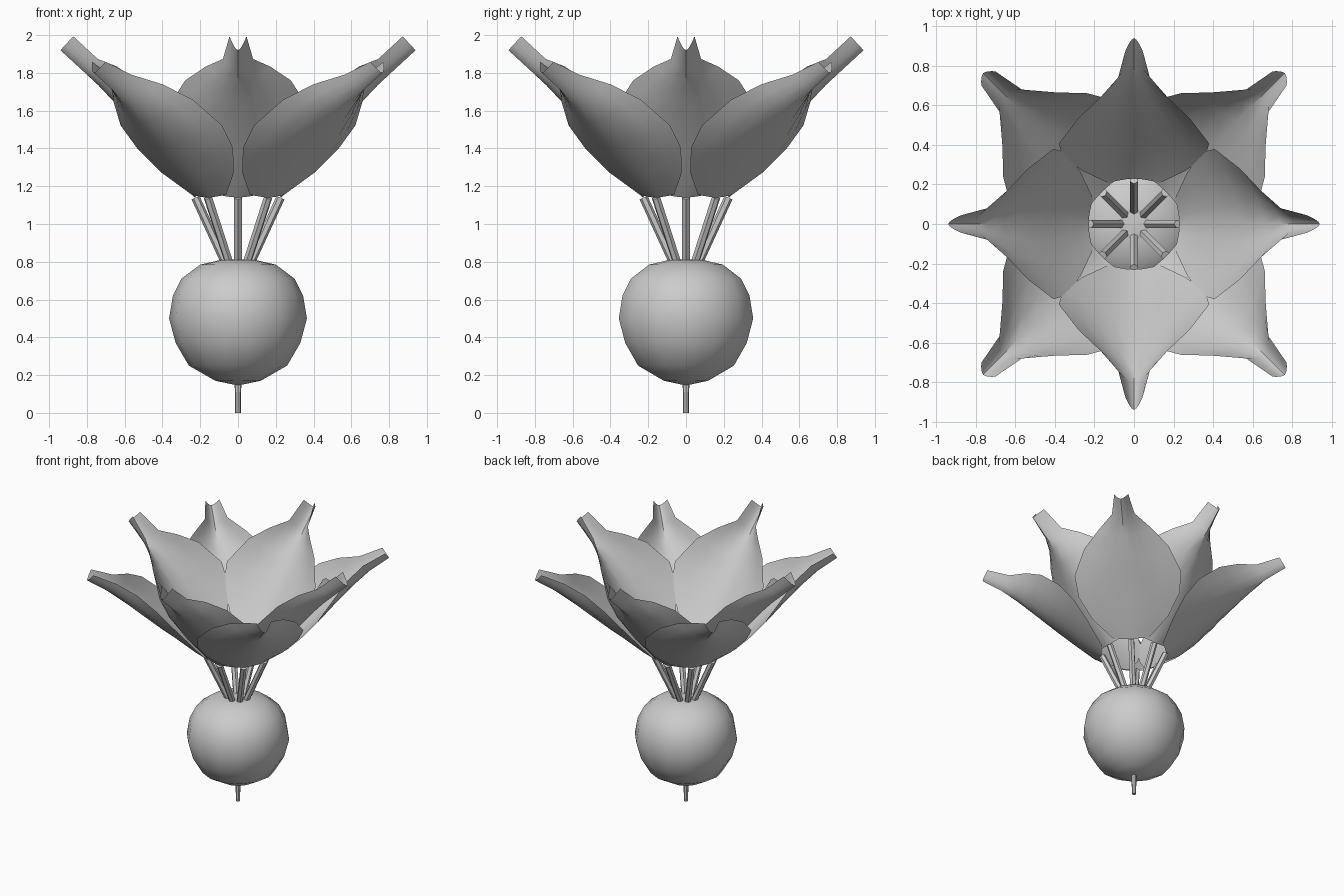
import bpy, bmesh
from math import sin, cos, pi
from mathutils import Vector, Matrix

if "Cube" in bpy.data.objects:
    bpy.data.objects.remove(bpy.data.objects["Cube"])


def make_object(name, bm, angle=0.7):
    bmesh.ops.recalc_face_normals(bm, faces=bm.faces)
    me = bpy.data.meshes.new(name)
    bm.to_mesh(me)
    bm.free()
    ob = bpy.data.objects.new(name, me)
    bpy.context.collection.objects.link(ob)
    bpy.ops.object.select_all(action='DESELECT')
    ob.select_set(True)
    bpy.context.view_layer.objects.active = ob
    bpy.ops.object.shade_smooth_by_angle(angle=angle)
    return ob


def rod(name, a, b, r1, r2, sides):
    a, b = Vector(a), Vector(b)
    d = b - a
    m = Matrix.Translation((a + b) / 2) @ d.to_track_quat('Z', 'Y').to_matrix().to_4x4()
    bm = bmesh.new()
    bmesh.ops.create_cone(bm, cap_ends=True, segments=sides, radius1=r1, radius2=r2,
                          depth=d.length, matrix=m)
    return make_object(name, bm)


def lathe(name, profile, sides):
    bm = bmesh.new()
    vs = [bm.verts.new((r, 0, z)) for r, z in profile]
    es = [bm.edges.new(p) for p in zip(vs, vs[1:])]
    bmesh.ops.spin(bm, geom=vs + es, axis=(0, 0, 1), cent=(0, 0, 0),
                   steps=sides, angle=2 * pi)
    bmesh.ops.remove_doubles(bm, verts=bm.verts, dist=1e-4)
    return make_object(name, bm, 0.9)


def leaf(name, rows, turn, n=8):
    """rows: spine radius, spine height, half width, upward curl of the rim"""
    bm = bmesh.new()
    grid = []
    for i, (r, z, w, h) in enumerate(rows):
        p, q = rows[max(i - 1, 0)], rows[min(i + 1, len(rows) - 1)]
        t = Vector((q[0] - p[0], 0, q[1] - p[1])).normalized()
        normal = Vector((-t.z, 0, t.x))
        line = []
        for j in range(n + 1):
            s = 2 * j / n - 1
            co = Vector((r, w * s, z)) + normal * h * abs(s) ** 1.6
            line.append(bm.verts.new(Matrix.Rotation(turn, 3, 'Z') @ co))
        grid.append(line)
    for a, b in zip(grid, grid[1:]):
        for j in range(n):
            bm.faces.new((a[j], a[j + 1], b[j + 1], b[j]))
    return make_object(name, bm)


# Root and bulb
rod("root", (0, 0, 0), (0, 0, 0.18), 0.015, 0.018, 8)
lathe("bulb", [(0, 0.145), (0.12, 0.17), (0.26, 0.25), (0.33, 0.37), (0.365, 0.5),
               (0.345, 0.62), (0.30, 0.71), (0.2, 0.785), (0.09, 0.81), (0, 0.812)], 14)

# Inner upright leaves and outer drooping leaves
inner = [(0.23, 1.14, 0.13, 0.03), (0.33, 1.25, 0.26, 0.08), (0.44, 1.39, 0.36, 0.13),
         (0.53, 1.50, 0.38, 0.16), (0.66, 1.65, 0.28, 0.165), (0.74, 1.735, 0.17, 0.14),
         (0.81, 1.80, 0.08, 0.10), (0.94, 1.92, 0.045, 0.10)]
outer = [(0.23, 1.14, 0.13, 0.02), (0.34, 1.225, 0.27, 0.06), (0.46, 1.325, 0.36, 0.10),
         (0.58, 1.42, 0.38, 0.13), (0.73, 1.54, 0.30, 0.15), (0.84, 1.63, 0.19, 0.14),
         (0.94, 1.71, 0.08, 0.10), (1.08, 1.80, 0.05, 0.07)]

# Eight stems, each carrying a leaf
for k in range(8):
    a = k * pi / 4
    c, s = cos(a), sin(a)
    rod(f"stem_{k}", (0.06 * c, 0.06 * s, 0.78), (0.225 * c, 0.225 * s, 1.14), 0.023, 0.023, 6)
    if k % 2 == 0:
        leaf(f"inner_leaf_{k}", inner, a)
    else:
        leaf(f"outer_leaf_{k}", outer, a)
